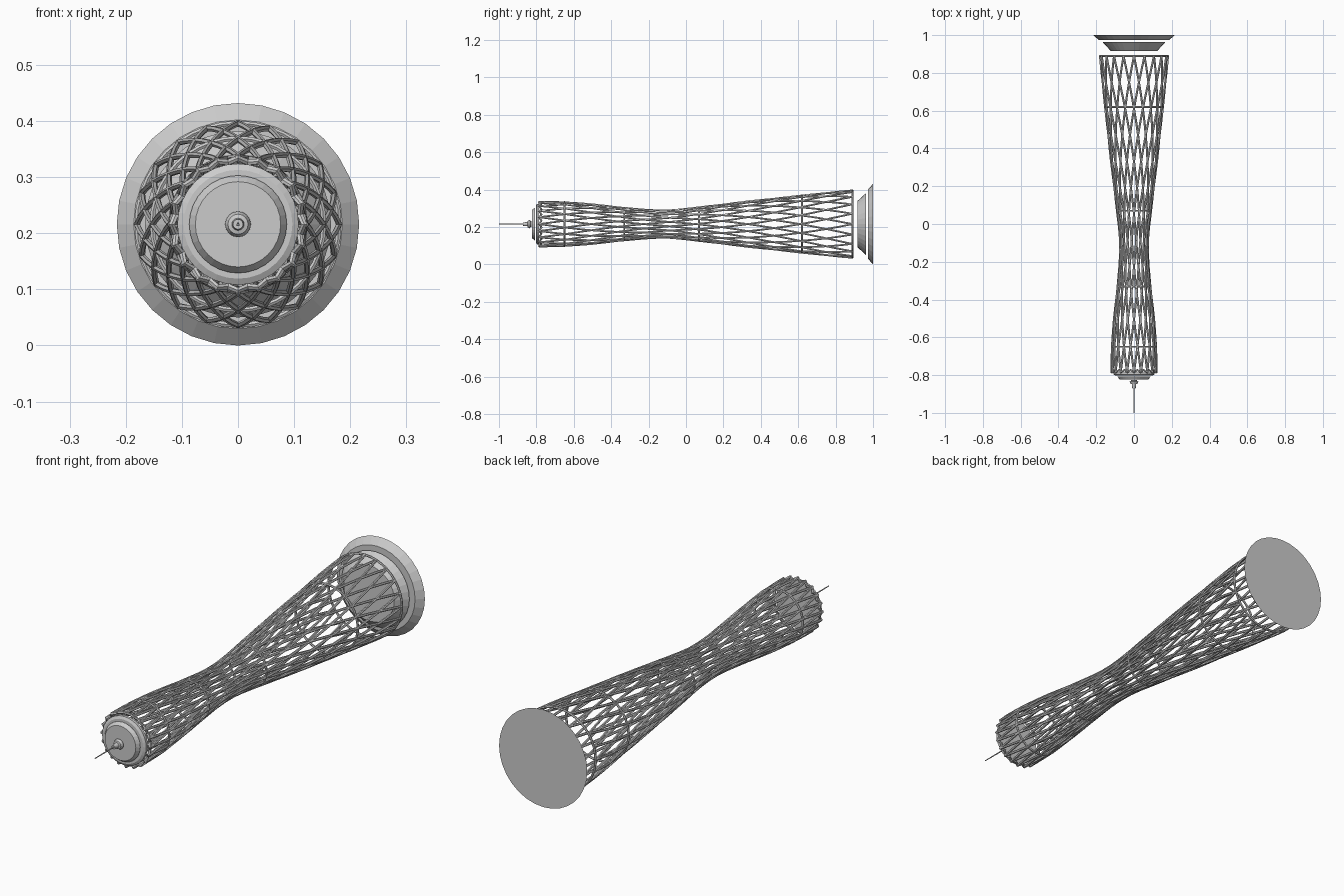
import bpy, bmesh, math

if "Cube" in bpy.data.objects:
    bpy.data.objects.remove(bpy.data.objects["Cube"])

CZ = 0.216            # height of the long axis
N = 20                # bars in each winding direction
PROFILE = [(-0.79, .120), (-0.65, .118), (-0.5, .106), (-0.33, .087), (-0.22, .077),
           (-0.13, .072), (-0.04, .077), (0.07, .090), (0.35, .124), (0.62, .153),
           (0.78, .171), (0.89, .180)]


def radius(y):
    for (y0, r0), (y1, r1) in zip(PROFILE, PROFILE[1:]):
        if y <= y1:
            return r0 + (r1 - r0) * (y - y0) / (y1 - y0)
    return PROFILE[-1][1]


def point(y, a, r):
    return (r * math.sin(a), y, CZ + r * math.cos(a))


def tubes(name, paths, thick, cyclic=False):
    cu = bpy.data.curves.new(name, 'CURVE')
    cu.dimensions = '3D'
    cu.bevel_depth = thick
    cu.bevel_resolution = 1
    cu.use_fill_caps = True
    for p in paths:
        s = cu.splines.new('POLY')
        s.points.add(len(p) - 1)
        for q, c in zip(s.points, p):
            q.co = (*c, 1)
        s.use_cyclic_u = cyclic
        s.use_smooth = False
    ob = bpy.data.objects.new(name, cu)
    bpy.context.collection.objects.link(ob)


def lathe(name, prof, n=32):
    # closed solid turned around the long axis
    bm = bmesh.new()
    rings = [[bm.verts.new(point(y, 2 * math.pi * i / n, r)) for i in range(n)] for y, r in prof]
    for a, b in zip(rings, rings[1:]):
        for i in range(n):
            j = (i + 1) % n
            bm.faces.new((a[i], a[j], b[j], b[i]))
    bm.faces.new(rings[0])
    bm.faces.new(rings[-1])
    bmesh.ops.recalc_face_normals(bm, faces=bm.faces)
    me = bpy.data.meshes.new(name)
    bm.to_mesh(me)
    bm.free()
    bpy.context.collection.objects.link(bpy.data.objects.new(name, me))


# crossing lattice bars
STEPS, Y0, Y1 = 24, -0.785, 0.89
TWIST = math.radians(9) * 12
for name, d in (("lattice_bars_left", 1), ("lattice_bars_right", -1)):
    paths = []
    for k in range(N):
        path = []
        for s in range(STEPS + 1):
            y = Y0 + (Y1 - Y0) * s / STEPS
            path.append(point(y, 2 * math.pi * k / N + d * TWIST * s / STEPS, radius(y)))
        paths.append(path)
    tubes(name, paths, 0.0055)

# horizontal hoops
hoops = [-0.65, -0.33, 0.07, 0.62, 0.89]
tubes("hoops", [[point(y, 2 * math.pi * i / 40, radius(y)) for i in range(40)] for y in hoops],
      0.005, True)
# zigzag crown at the narrow end
tubes("crown", [[point(-0.785 + 0.012 * (i % 2), math.pi * i / N, 0.118 - 0.006 * (i % 2))
                 for i in range(2 * N)]], 0.006, True)

# stepped base
lathe("base_plate", [(1.0, .216), (0.974, .186)])
lathe("base_step", [(0.963, .166), (0.917, .124)])

# top cap and mast
lathe("cap_lower", [(-0.785, .108), (-0.797, .108), (-0.803, .097)])
lathe("cap_upper", [(-0.808, .087), (-0.824, .076)])
lathe("mast_foot", [(-0.826, .015), (-0.832, .016), (-0.834, .023), (-0.846, .018),
                    (-0.848, .011), (-0.872, .009)], 16)
lathe("mast", [(-0.87, .003), (-1.0, .002)], 8)
